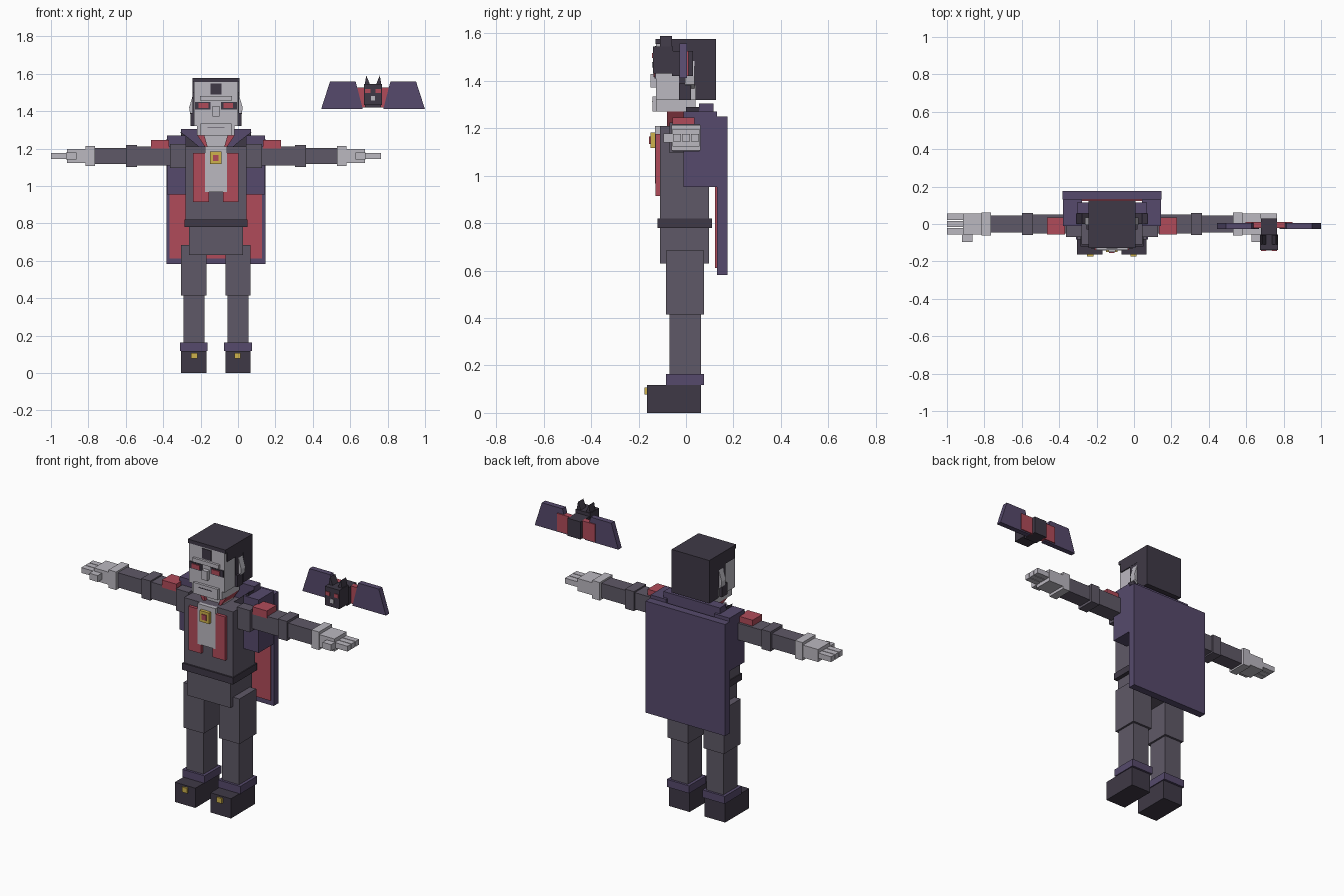
import bpy, bmesh

cube = bpy.data.objects.get("Cube")
if cube:
    bpy.data.objects.remove(cube, do_unlink=True)


def material(name, hexcode):
    channels = [value / 255 for value in bytes.fromhex(hexcode)]
    color = [((c + .055) / 1.055) ** 2.4 for c in channels] + [1]
    mat = bpy.data.materials.new(name)
    mat.use_nodes = True
    mat.diffuse_color = color
    mat.node_tree.nodes["Principled BSDF"].inputs["Base Color"].default_value = color
    return mat


SKIN = material("pale_grey", "BBB8C0")
SUIT = material("suit_grey", "5F5967")
DARK = material("near_black", "3F3946")
PURPLE = material("cape_purple", "564A6C")
RED = material("dull_red", "B04B5A")
GOLD = material("gold", "CFB24C")

# Centre lines of the figure and its bat
BODY, BAT = -.118, .722
# Shared levels and planes
HIP, WAIST, ARM, SHOULDER = .63, .8, 1.16, 1.21
CHIN, HAIR_END, HAIRLINE, CROWN = 1.27, 1.32, 1.5, 1.577
CHEST, SPINE = -.11, .097
FACE, EAR_BACK, NAPE = -.126, .04, .126
CAPE, CAPE_END = .13, .176


def span(half, center=0):
    return center - half, center + half


def prism(name, mat, outline, y, center=BODY, side=1):
    """Extrude an x-z outline along y; x runs outward from the centre line."""
    bm = bmesh.new()
    face = bm.faces.new([bm.verts.new((center + side * x, y[0], z)) for x, z in outline])
    extruded = bmesh.ops.extrude_face_region(bm, geom=[face])["geom"]
    moved = [v for v in extruded if isinstance(v, bmesh.types.BMVert)]
    bmesh.ops.translate(bm, verts=moved, vec=(0, y[1] - y[0], 0))
    bmesh.ops.recalc_face_normals(bm, faces=bm.faces)
    mesh = bpy.data.meshes.new(name)
    bm.to_mesh(mesh)
    bm.free()
    mesh.materials.append(mat)
    bpy.context.collection.objects.link(bpy.data.objects.new(name, mesh))


def box(name, mat, x, y, z, center=BODY, side=1):
    outline = [(x[0], z[0]), (x[1], z[0]), (x[1], z[1]), (x[0], z[1])]
    prism(name, mat, outline, y, center, side)


def plate(name, mat, x, z, surface, depth, center=BODY, side=1):
    """Box standing out toward the front from a surface."""
    box(name, mat, x, (surface - depth, surface + .005), z, center, side)


# Torso and clothing
box("torso", SUIT, x=span(.163), y=(CHEST, SPINE), z=(WAIST, SHOULDER))
box("hips", SUIT, x=span(.144), y=(CHEST, SPINE), z=(HIP, WAIST))
box("belt", DARK, x=span(.168), y=(CHEST - .01, SPINE + .013), z=span(.02, WAIST))
plate("shirt_front", SKIN, x=span(.059), z=(.968, SHOULDER), surface=CHEST, depth=.021)
plate("medallion", GOLD, x=span(.031), z=span(.033, 1.15), surface=CHEST, depth=.04)
plate("medallion_gem", RED, x=span(.015), z=span(.016, 1.15), surface=CHEST, depth=.045)
box("neck", SKIN, x=span(.065), y=(-.06, .035), z=(SHOULDER - .02, CHIN + .01))

# Head and face
box("head", SKIN, x=span(.118), y=(FACE, .05), z=(HAIR_END, CROWN - .01))
box("jaw", SKIN, x=span(.1), y=(FACE, EAR_BACK), z=(CHIN, HAIR_END + .01))
plate("chin", SKIN, x=span(.082), z=(CHIN, HAIR_END + .015), surface=FACE, depth=.015)
plate("mouth", DARK, x=span(.045), z=span(.002, HAIR_END - .006), surface=FACE, depth=.017)
plate("nose", SKIN, x=span(.018), z=span(.028, 1.4), surface=FACE, depth=.024)
plate("brow", SKIN, x=span(.086), z=span(.012, 1.468), surface=FACE, depth=.014)

# Hair
plate("hair_peak", DARK, x=span(.03), z=span(.03, 1.518), surface=FACE, depth=.005)
box("hair_top", DARK, x=span(.125), y=(FACE - .002, NAPE), z=(CROWN - .022, CROWN))
box("hair_crown", DARK, x=span(.125), y=(CHEST, NAPE), z=(HAIRLINE, CROWN - .02))
box("hair_back", DARK, x=span(.125), y=(EAR_BACK, NAPE), z=(HAIR_END, CROWN - .02))

# Cape
box("cape_back", PURPLE, x=span(.264), y=(CAPE, CAPE_END), z=(.582, 1.25))
box("cape_lining", RED, x=span(.247), y=(CAPE - .008, CAPE + .001), z=(.612, 1.24))
box("cape_collar", PURPLE, x=span(.187), y=span(.03, .085), z=(SHOULDER - .01, 1.305))

# Bat companion
box("bat_body", DARK, x=span(.043), y=(-.06, .03), z=(1.42, 1.525), center=BAT)
box("bat_head", DARK, x=span(.048), y=(-.14, -.055), z=(1.432, 1.545), center=BAT)
plate("bat_muzzle", SKIN, x=span(.011), z=span(.012, 1.468), surface=-.14, depth=.003, center=BAT)

for side, tag in ((-1, "right"), (1, "left")):
    body = dict(center=BODY, side=side)
    bat = dict(center=BAT, side=side)

    # Vest, collar and cape shoulder
    plate(f"{tag}_vest_panel", RED, x=(.037, .122), z=(.914, 1.176),
          surface=CHEST, depth=.018, **body)
    lapel = [(.045, SHOULDER), (.06, SHOULDER), (.1, CHIN), (.062, CHIN)]
    prism(f"{tag}_lapel", RED, lapel, y=(-.08, EAR_BACK), **body)
    collar = [(.09, SHOULDER), (.17, SHOULDER), (.19, 1.29), (.125, 1.24)]
    prism(f"{tag}_collar_point", DARK, collar, y=(0, .056), **body)
    box(f"{tag}_cape_shoulder", PURPLE, x=(.16, .262), y=(-.01, CAPE), z=(.953, CHIN), **body)

    # Eye, ear and side hair
    plate(f"{tag}_eye_socket", DARK, x=span(.042, .07), z=span(.02, 1.43),
          surface=FACE, depth=.006, **body)
    plate(f"{tag}_eye", RED, x=span(.026, .066), z=span(.013, 1.43),
          surface=FACE, depth=.012, **body)
    ear = [(.11, 1.36), (.138, 1.385), (.143, 1.42), (.122, 1.49), (.11, 1.49)]
    prism(f"{tag}_ear", SKIN, ear, y=span(.02, .015), **body)
    box(f"{tag}_sideburn", DARK, x=(.11, .136), y=(-.03, .022), z=(HAIR_END, 1.39), **body)
    box(f"{tag}_temple_hair", DARK, x=(.11, .124), y=(-.03, .05), z=(1.38, HAIRLINE), **body)

    # Arm: segments follow one another outward from the torso
    reach = .16
    for part, mat, length, depth, height in (
            ("shoulder", SUIT, .085, .14, .13),
            ("upper_arm", SUIT, .177, .1, .1),
            ("elbow", SUIT, .06, .115, .117),
            ("forearm", SUIT, .165, .09, .088),
            ("wrist", SKIN, .05, .122, .108),
            ("palm", SKIN, .1, .114, .075)):
        box(f"{tag}_{part}", mat, x=(reach, reach + length),
            y=span(depth / 2), z=span(height / 2, ARM), **body)
        reach += length
    box(f"{tag}_shoulder_pad", RED, x=span(.048, .3), y=span(.046, -.01),
        z=(SHOULDER - .01, SHOULDER + .035), **body)
    box(f"{tag}_thumb", SKIN, x=span(.028, .773), y=(-.095, -.05), z=span(.019, ARM), **body)
    for number, offset in enumerate((-1, 0, 1)):
        box(f"{tag}_finger_{number}", SKIN, x=(reach - .01, 1 + BODY),
            y=span(.017, offset * .038), z=span(.016, ARM), **body)

    # Leg: segments stacked up from the ground
    ground = 0
    for part, mat, half, front, back, height in (
            ("shoe", DARK, .068, -.164, .063, .118),
            ("ankle_cuff", PURPLE, .074, -.084, .076, .045),
            ("shin", SUIT, .056, -.07, .063, .252),
            ("thigh", SUIT, .068, -.084, .076, .27)):
        box(f"{tag}_{part}", mat, x=span(half, .118), y=(front, back),
            z=(ground, ground + height), **body)
        ground += height
    plate(f"{tag}_shoe_buckle", GOLD, x=span(.017, .115), z=span(.015, .093),
          surface=-.164, depth=.011, **body)

    # Bat ear, eye and wing
    bat_ear = [(.015, 1.54), (.045, 1.54), (.036, 1.59)]
    prism(f"bat_{tag}_ear", DARK, bat_ear, y=(-.11, -.06), **bat)
    plate(f"bat_{tag}_eye", RED, x=span(.014, .028), z=span(.011, 1.507),
          surface=-.14, depth=.004, **bat)
    wing = [(.055, 1.412), (.277, 1.412), (.23, 1.558), (.093, 1.558)]
    prism(f"bat_{tag}_wing", PURPLE, wing, y=(-.027, .005), **bat)
    box(f"bat_{tag}_wing_root", RED, x=(.04, .125), y=(-.022, .011), z=(1.42, 1.525), **bat)
